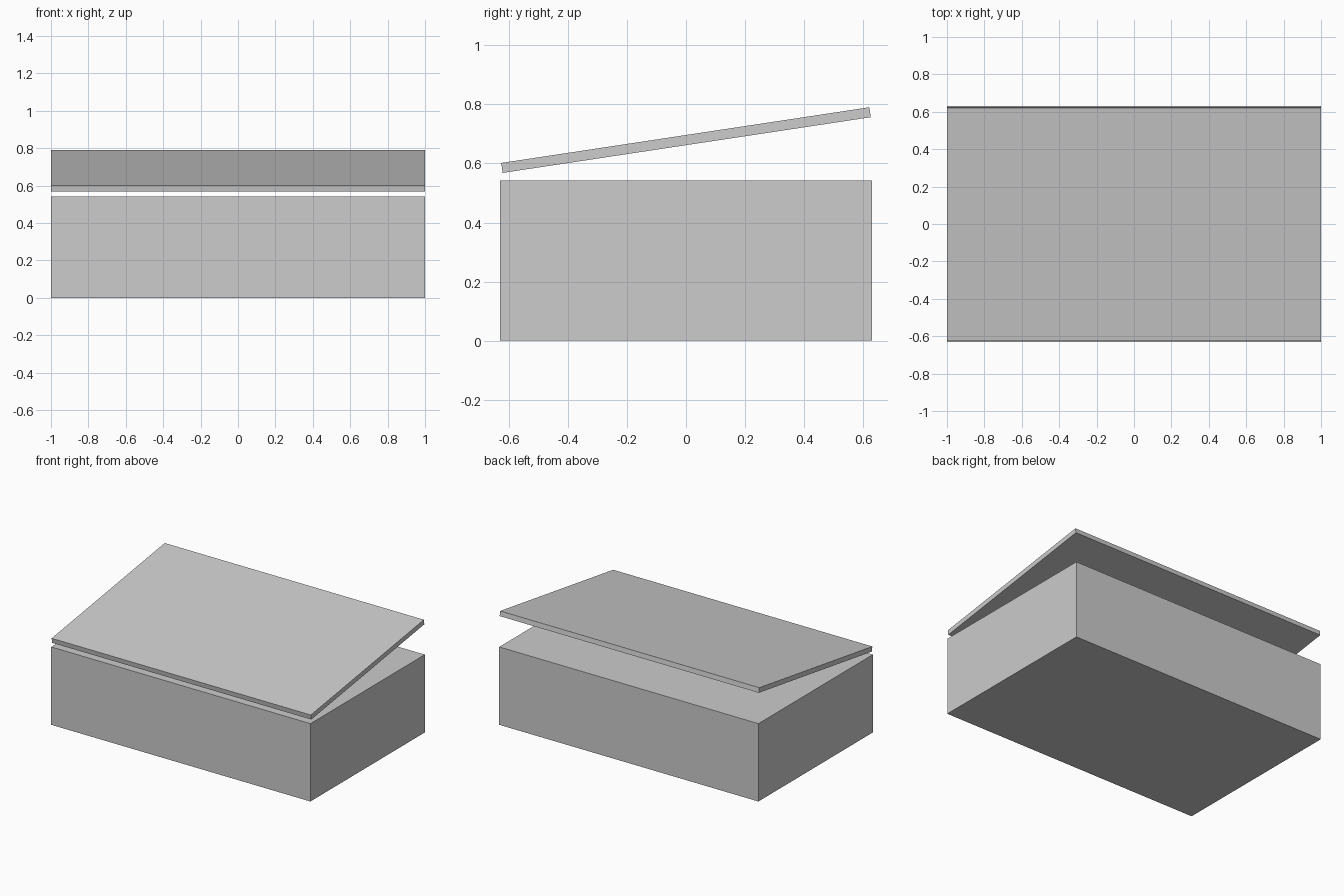
import bpy
import math

default_cube = bpy.data.objects.get("Cube")
if default_cube:
    bpy.data.objects.remove(default_cube, do_unlink=True)

# One plain grey
grey = bpy.data.materials.new("light grey")
grey.use_nodes = True
colour = (0.604, 0.604, 0.604, 1)
grey.diffuse_color = colour
grey.node_tree.nodes["Principled BSDF"].inputs["Base Color"].default_value = colour

WIDTH, DEPTH = 2.0, 1.26
BODY_HEIGHT = 0.543
LID_THICKNESS = 0.034


def block(name, size, centre, tilt=0.0):
    bpy.ops.mesh.primitive_cube_add(size=1, location=centre)
    obj = bpy.context.object
    obj.name = name
    obj.scale = size
    bpy.ops.object.transform_apply(location=False, rotation=False, scale=True)
    obj.rotation_euler.x = tilt
    obj.data.materials.append(grey)
    return obj


# Solid body
block("box_body", (WIDTH, DEPTH, BODY_HEIGHT), (0, 0, BODY_HEIGHT / 2))

# Slab lid, floating and tilted up towards the back
block("tilted_lid", (WIDTH, DEPTH, LID_THICKNESS), (0, 0, 0.679), math.radians(8.6))
